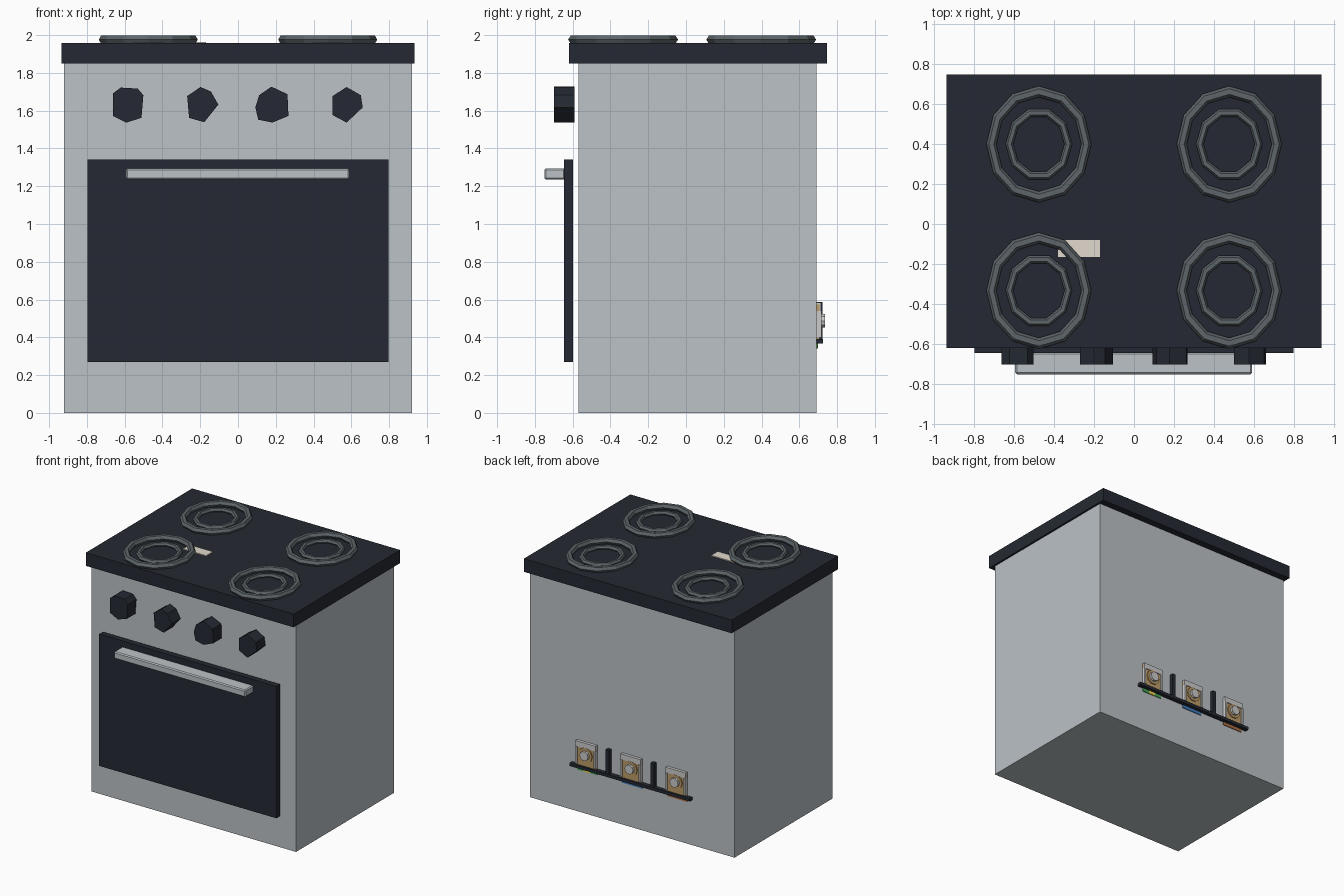
import bpy, bmesh, math

if "Cube" in bpy.data.objects:
    bpy.data.objects.remove(bpy.data.objects["Cube"])


def material(name, rgb):
    m = bpy.data.materials.new(name)
    m.diffuse_color = (*rgb, 1)
    m.use_nodes = True
    m.node_tree.nodes["Principled BSDF"].inputs["Base Color"].default_value = m.diffuse_color
    return m


STEEL = material("steel", (0.50, 0.54, 0.57))
BLACK = material("black", (0.018, 0.022, 0.032))
IRON = material("iron", (0.11, 0.13, 0.14))
BEIGE = material("beige", (0.75, 0.70, 0.61))
BRASS = material("brass", (0.50, 0.33, 0.14))
SILVER = material("silver", (0.65, 0.65, 0.62))
GREEN = material("green", (0.06, 0.40, 0.10))
YELLOW = material("yellow", (0.75, 0.65, 0.08))
BLUE = material("blue", (0.05, 0.20, 0.50))
BROWN = material("brown", (0.40, 0.15, 0.05))


def finish(name, bm, mat):
    bmesh.ops.recalc_face_normals(bm, faces=bm.faces)
    me = bpy.data.meshes.new(name)
    bm.to_mesh(me)
    bm.free()
    me.materials.append(mat)
    ob = bpy.data.objects.new(name, me)
    bpy.context.collection.objects.link(ob)
    return ob


def box(name, x, y, z, mat):
    """Box from (min, max) pairs."""
    bm = bmesh.new()
    bmesh.ops.create_cube(bm, size=1)
    for v in bm.verts:
        v.co = [lo if c < 0 else hi for c, (lo, hi) in zip(v.co, (x, y, z))]
    return finish(name, bm, mat)


def prism(name, outline, y0, y1, mat):
    """Extrude an x-z outline along y."""
    bm = bmesh.new()
    f = bm.faces.new([bm.verts.new((x, y0, z)) for x, z in outline])
    new = bmesh.ops.extrude_face_region(bm, geom=[f])["geom"]
    for v in new:
        if isinstance(v, bmesh.types.BMVert):
            v.co.y = y1
    return finish(name, bm, mat)


def ring(name, x, y, z, major, minor, sides):
    """Low-poly burner ring, slightly stretched in y."""
    bpy.ops.mesh.primitive_torus_add(location=(x, y, z), major_radius=major,
                                     minor_radius=minor, major_segments=sides,
                                     minor_segments=6)
    ob = bpy.context.object
    ob.name = name
    ob.scale.y = 1.11
    ob.data.materials.append(IRON)
    bpy.ops.object.shade_flat()


# Cabinet, cooktop and door
box("body", (-0.92, 0.92), (-0.568, 0.69), (0, 1.855), STEEL)
box("cooktop", (-0.935, 0.935), (-0.62, 0.747), (1.85, 1.957), BLACK)
box("oven_door", (-0.797, 0.797), (-0.645, -0.598), (0.27, 1.342), BLACK)

# Door handle with softened edges
handle = box("door_handle", (-0.593, 0.59), (-0.75, -0.64), (1.236, 1.294), STEEL)
bev = handle.modifiers.new("bevel", "BEVEL")
bev.width = 0.008
bev.segments = 1

# Burners: an outer and an inner ring each
for sx, side in ((-1, "left"), (1, "right")):
    for y, row in ((-0.333, "front"), (0.398, "back")):
        ring(f"burner_outer_{row}_{side}", sx * 0.475, y, 1.976, 0.237, 0.025, 12)
        ring(f"burner_inner_{row}_{side}", sx * 0.475, y, 1.968, 0.147, 0.019, 10)

# Small pale label plate on the cooktop
box("cooktop_plate", (-0.38, -0.17), (-0.165, -0.08), (1.95, 1.964), BEIGE)

# Faceted knobs, each with its own rough outline (hundredths around the centre)
KNOBS = (
    (-0.581, [(-4, 9), (5, 8.5), (8, 5), (7, -7), (-1, -9.5), (-8, -6), (-8, 6)]),
    (-0.189, [(-1, 9.3), (4.5, 7), (8.5, 0), (1, -9.3), (-7, -7), (-8, 4.5)]),
    (0.182, [(-0.5, 9.5), (8, 5.5), (8.5, -6), (0, -9.5), (-7.5, -8), (-9, -1.5), (-7, 5)]),
    (0.575, [(0, 9.3), (7.5, 5), (8.5, -1.5), (0, -9.5), (-7.5, -5.5), (-7.5, 4.5)]),
)
for i, (cx, pts) in enumerate(KNOBS):
    prism(f"knob_{i + 1}", [(cx + x / 100, 1.632 + z / 100) for x, z in pts],
          -0.70, -0.59, BLACK)

# Terminal strip on the back: ledge and dividers
box("terminal_ledge", (-0.54, 0.54), (0.685, 0.724), (0.368, 0.392), BLACK)
for sx in (-1, 1):
    box("terminal_divider", (sx * 0.202 - 0.015, sx * 0.202 + 0.015),
        (0.685, 0.722), (0.385, 0.587), BLACK)

# Three terminals with clamp, screw and coloured wire tag
for cx, tag in ((0.405, GREEN), (0.0, BLUE), (-0.405, BROWN)):
    wide = (cx - 0.09, cx + 0.09)
    box("terminal_base", wide, (0.685, 0.708), (0.39, 0.575), BRASS)
    box("terminal_cap", wide, (0.685, 0.714), (0.54, 0.584), SILVER)
    for sx in (-1, 1):
        box("terminal_side", (cx + sx * 0.083 - 0.008, cx + sx * 0.083 + 0.008),
            (0.685, 0.718), (0.40, 0.54), SILVER)
    prism("terminal_washer", [(cx + 0.06 * math.cos(a * math.pi / 5),
                               0.487 + 0.06 * math.sin(a * math.pi / 5))
                              for a in range(10)], 0.70, 0.716, BRASS)
    prism("terminal_screw", [(cx + 0.038 * math.cos(a * math.pi / 5),
                              0.487 + 0.038 * math.sin(a * math.pi / 5))
                             for a in range(10)], 0.71, 0.736, SILVER)
    box("wire_tag", wide, (0.685, 0.696), (0.342, 0.37), tag)
box("wire_tag_stripe", (0.375, 0.435), (0.685, 0.698), (0.341, 0.37), YELLOW)
